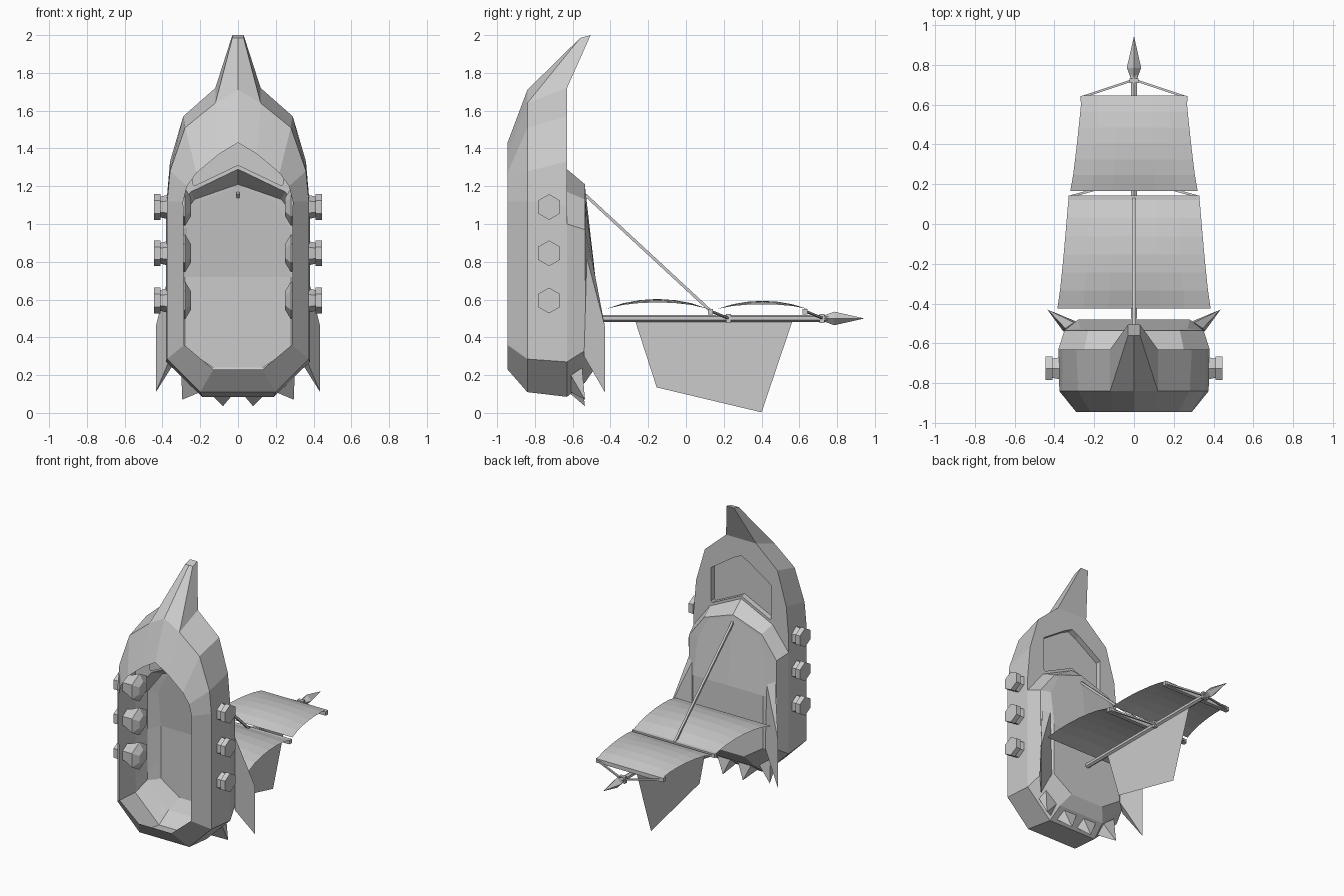
import bpy, bmesh, math
from mathutils import Vector

if "Cube" in bpy.data.objects:
    bpy.data.objects.remove(bpy.data.objects["Cube"])

grey = bpy.data.materials.new("plain_grey")
grey.use_nodes = True
COLOUR = (0.6, 0.6, 0.6, 1)
grey.diffuse_color = COLOUR
grey.node_tree.nodes["Principled BSDF"].inputs["Base Color"].default_value = COLOUR


def finish(name, bm, mirror=False):
    bmesh.ops.remove_doubles(bm, verts=bm.verts, dist=0.0005)
    bmesh.ops.recalc_face_normals(bm, faces=bm.faces)
    mesh = bpy.data.meshes.new(name)
    bm.to_mesh(mesh)
    bm.free()
    mesh.materials.append(grey)
    ob = bpy.data.objects.new(name, mesh)
    bpy.context.collection.objects.link(ob)
    if mirror:
        mod = ob.modifiers.new("mirror", 'MIRROR')
        mod.use_clip = True
        mod.merge_threshold = 0.001
    return ob


def face(bm, *points):
    return bm.faces.new([bm.verts.new(p) for p in points])


def loft(bm, a, b, closed=False):
    n = len(a)
    for i in range(n if closed else n - 1):
        j = (i + 1) % n
        face(bm, a[i], a[j], b[j], b[i])


def level(y, pts):
    return [(x, y, z) for x, z in pts]


def lathe(name, start, direction, profile, sides, mirror=False, turn=0.0):
    """Turned solid: profile holds (distance along axis, radius)."""
    bm = bmesh.new()
    d = Vector(direction).normalized()
    u = d.orthogonal().normalized()
    if abs(d.z) < 0.99:
        u = d.cross(Vector((0, 0, 1))).normalized()
    v = d.cross(u)
    rings = []
    for t, r in profile:
        angles = [turn + k * math.tau / sides for k in range(sides)]
        rings.append([Vector(start) + d * t + (u * math.cos(a) + v * math.sin(a)) * r for a in angles])
    for a, b in zip(rings, rings[1:]):
        loft(bm, a, b, True)
    face(bm, *rings[0])
    face(bm, *rings[-1])
    return finish(name, bm, mirror)


def rod(name, a, b, r, sides=4, mirror=False):
    d = Vector(b) - Vector(a)
    return lathe(name, a, d, [(0, r), (d.length, r)], sides, mirror, math.pi / sides)


# Hull shell, open along the keel
keel = level(-0.945, [(0, .23), (.13, .23), (.285, .36), (.29, 1.12), (.27, 1.2), (.22, 1.27), (.1, 1.37), (0, 1.43)])
bilge = level(-0.84, [(0, .11), (.2, .11), (.375, .285), (.375, 1.12), (.36, 1.28), (.28, 1.51), (.12, 1.64), (0, 1.71)])
rail = level(-0.63, [(0, .085), (.19, .085), (.38, .27), (.38, 1.1), (.36, 1.33), (.29, 1.57), (.12, 1.72)])
bm = bmesh.new()
loft(bm, keel, bilge)
loft(bm, bilge[:7], rail)

# Raked bow
low, high = (.03, -.56, 1.985), (.03, -.505, 2.0)
low_mid, high_mid = (0, -.56, 1.985), (0, -.505, 2.0)
face(bm, bilge[7], low_mid, low, bilge[6])
face(bm, bilge[6], low, high, rail[6])
face(bm, low, low_mid, high_mid, high)
face(bm, rail[6], high, high_mid, (0, -.63, 1.72))
finish("hull", bm, True)

# Fore deck with a sunken well
deck = level(-.63, [(0, 1.29), (.25, 1.17), (.38, 1.0)]) + rail[3:] + [(0, -.63, 1.72)]
well = [(0, 1.31), (.23, 1.2), (.24, 1.21), (.24, 1.25), (.24, 1.35), (.24, 1.45), (.06, 1.57), (0, 1.6)]
bm = bmesh.new()
loft(bm, deck, level(-.63, well))
loft(bm, level(-.63, well), level(-.67, well))
face(bm, *level(-.67, well))
finish("fore_deck", bm, True)

# Raised cabin on the aft half
base = level(-.63, [(0, 1.29), (.25, 1.17), (.38, 1.0), (.38, .7), (.38, .27), (.19, .085), (0, .085)])
eave = level(-.535, [(0, 1.21), (.23, 1.13), (.35, .97), (.35, .7), (.35, .33), (.18, .16), (0, .16)])
roof = [(0, -.535, 1.2), (.2, -.533, 1.12), (.27, -.525, .98), (.28, -.48, .72),
        (.28, -.48, .34), (.13, -.48, .24), (0, -.48, .24)]
bm = bmesh.new()
loft(bm, base, eave)
loft(bm, eave, roof)
face(bm, roof[0], roof[1], roof[2], roof[3], (0, -.48, .72))
face(bm, (0, -.48, .72), *roof[3:])
finish("cabin", bm, True)

# Quarter fins: wedges that taper to an outer edge
bm = bmesh.new()
inner = [(.29, -.49, .34), (.3, -.495, .8)]
outer = [(.355, -.54, .3), (.345, -.525, .82)]
edge = [(.435, -.43, .11), (.435, -.43, .46)]
for a, b in ((inner, edge), (outer, edge), (inner, outer)):
    face(bm, a[0], a[1], b[1], b[0])
for k in (0, 1):
    face(bm, inner[k], outer[k], edge[k])
finish("quarter_fin", bm, True)

# Stern spikes
spikes = [([(.025, -.61, .1), (.145, -.61, .1), (.135, -.55, .15), (.03, -.55, .15)], (.08, -.535, .035)),
          ([(.2, -.61, .11), (.3, -.61, .2), (.29, -.55, .24), (.2, -.55, .17)], (.295, -.535, .07))]
for foot, tip in spikes:
    bm = bmesh.new()
    face(bm, *foot)
    for i in range(4):
        face(bm, foot[i], foot[(i + 1) % 4], tip)
    finish("stern_spike", bm, True)

# Cannons, three on each side
barrel = [(0, .05), (.03, .1), (.1, .07), (.16, .055), (.16, .068), (.195, .068)]
for z in (.595, .845, 1.09):
    lathe("cannon", (.25, -.725, z), (1, 0, 0), barrel, 6, True, math.pi / 6)

# Mast, spearhead and collars
rod("mast", (0, -.475, .5), (0, .76, .5), .018, 6)
lathe("spearhead", (0, .72, .5), (0, 1, 0), [(0, .012), (.065, .036), (.22, .001)], 4)
for y in (.225, .72):
    rod("mast_collar", (0, y - .012, .5), (0, y + .012, .5), .033)

# Yards with their braces
for y, half in ((.13, .33), (.63, .27)):
    rod("yard", (-half, y, .535), (half, y, .535), .02)
    rod("yard_brace", (half - .015, y + .01, .535), (0, y + .095, .5), .008, 4, True)

# Square sails, bulging along and across
def sail(name, y0, y1, w0, w1, rise):
    nx, ny = 6, 6
    def point(i, j):
        s, t = i / nx * 2 - 1, j / ny
        half = w0 + (w1 - w0) * t ** .8
        z = .55 + rise * math.sin(math.pi * t) ** .8 - .018 * s * s * math.sin(math.pi * t)
        return (s * half, y0 + (y1 - y0) * t, z)
    bm = bmesh.new()
    rows = [[point(i, j) for i in range(nx + 1)] for j in range(ny + 1)]
    for a, b in zip(rows, rows[1:]):
        loft(bm, a, b)
    finish(name, bm)


sail("main_sail", -.425, .12, .385, .33, .053)
sail("top_sail", .165, .645, .32, .262, .043)

# Hanging sail and stay rope
bm = bmesh.new()
face(bm, (0, -.27, .49), (0, -.155, .135), (0, .4, .003), (0, .565, .49))
finish("hanging_sail", bm)
rod("stay", (0, -.545, 1.165), (0, .13, .54), .011)
